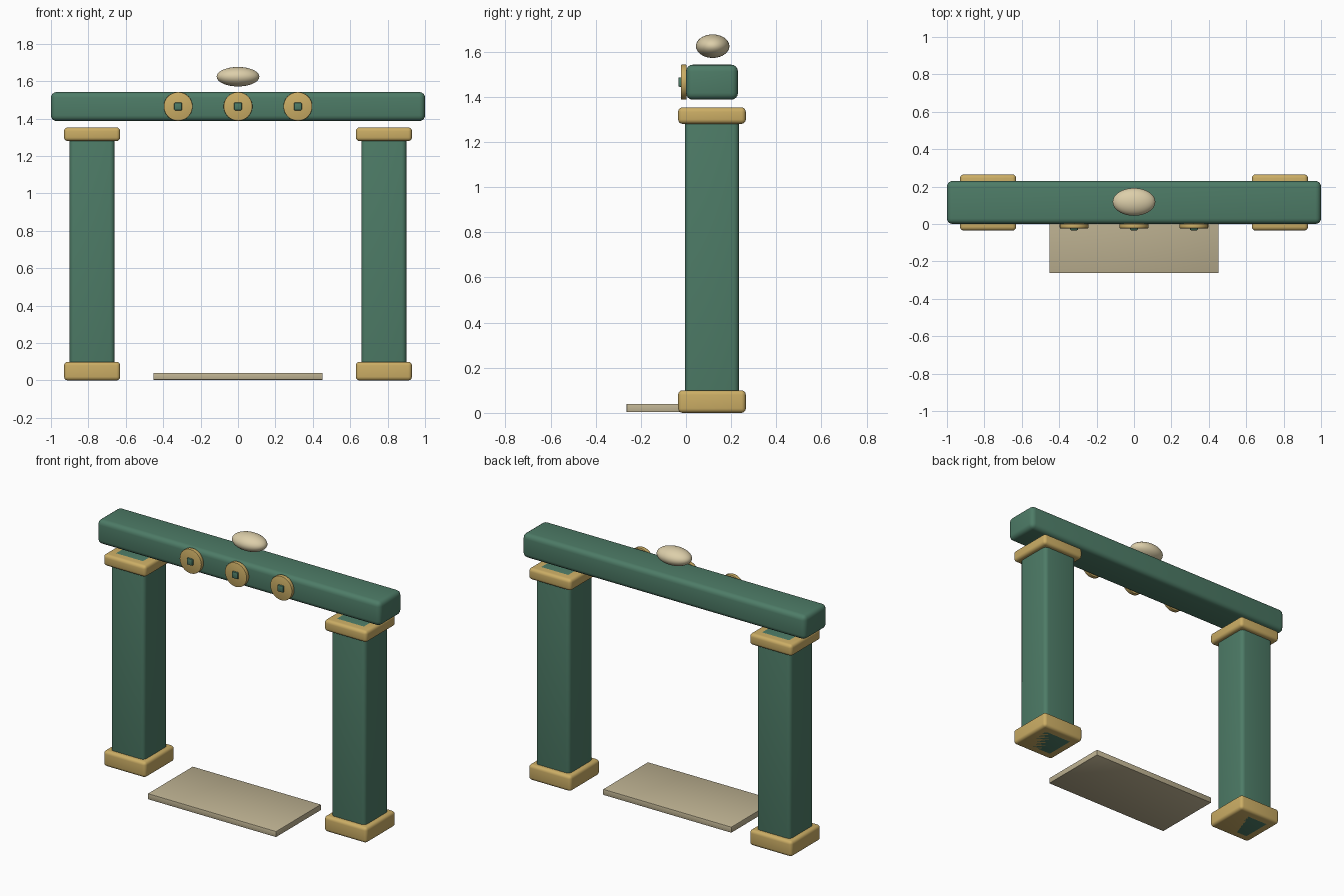
import bpy, math

if "Cube" in bpy.data.objects:
    bpy.data.objects.remove(bpy.data.objects["Cube"])


def material(name, r, g, b):
    m = bpy.data.materials.new(name)
    m.diffuse_color = (r, g, b, 1)
    m.use_nodes = True
    m.node_tree.nodes["Principled BSDF"].inputs["Base Color"].default_value = m.diffuse_color
    return m


green = material("green_paint", 0.075, 0.20, 0.135)
gold = material("gold_trim", 0.60, 0.42, 0.13)
ivory = material("ivory", 0.72, 0.62, 0.40)
stone = material("pale_stone", 0.52, 0.45, 0.29)


def finish(ob, name, mat, bevel=0, segments=4):
    ob.name = name
    ob.data.materials.append(mat)
    if bevel:
        mod = ob.modifiers.new("rounding", 'BEVEL')
        mod.width = bevel
        mod.segments = segments
        bpy.ops.object.modifier_apply(modifier=mod.name)
    bpy.ops.object.shade_smooth_by_angle(angle=math.radians(40))
    return ob


def box(name, lo, hi, mat, bevel=0, segments=4):
    bpy.ops.mesh.primitive_cube_add(size=1, location=[(a + b) / 2 for a, b in zip(lo, hi)])
    ob = bpy.context.object
    ob.scale = [b - a for a, b in zip(lo, hi)]
    bpy.ops.object.transform_apply(location=False, rotation=False, scale=True)
    return finish(ob, name, mat, bevel, segments)


DEPTH = 0.115  # y of the gate's centre plane


def square_block(name, x, half, z0, z1, mat, bevel):
    return box(name, (x - half, DEPTH - half, z0), (x + half, DEPTH + half, z1), mat, bevel)


# Two pillars with gold base and cap
for side, x in (("left", -0.78), ("right", 0.78)):
    square_block(side + "_pillar", x, 0.12, 0, 1.353, green, 0.025)
    square_block(side + "_pillar_base", x, 0.15, 0, 0.1, gold, 0.02)
    square_block(side + "_pillar_cap", x, 0.15, 1.28, 1.353, gold, 0.02)

# Cross beam
box("cross_beam", (-1, 0, 1.387), (1, 0.23, 1.542), green, 0.03)

# Round medallions with square studs on the front of the beam
for i, x in enumerate((-0.32, 0, 0.32)):
    bpy.ops.mesh.primitive_cylinder_add(vertices=48, radius=0.077, depth=0.025,
                                        location=(x, -0.0105, 1.465),
                                        rotation=(math.pi / 2, 0, 0))
    finish(bpy.context.object, f"medallion_{i + 1}", gold, 0.003, 2)
    box(f"medallion_stud_{i + 1}", (x - 0.021, -0.034, 1.444), (x + 0.021, -0.005, 1.486),
        green, 0.006, 2)

# Floating oval ornament above the beam
bpy.ops.mesh.primitive_uv_sphere_add(segments=48, ring_count=24, radius=1,
                                     location=(0, 0.118, 1.624))
orn = bpy.context.object
orn.scale = (0.114, 0.074, 0.052)
bpy.ops.object.transform_apply(location=False, rotation=False, scale=True)
finish(orn, "oval_ornament", ivory)

# Threshold slab
box("threshold_slab", (-0.453, -0.263, 0.003), (0.453, 0.19, 0.04), stone, 0.003, 2)
